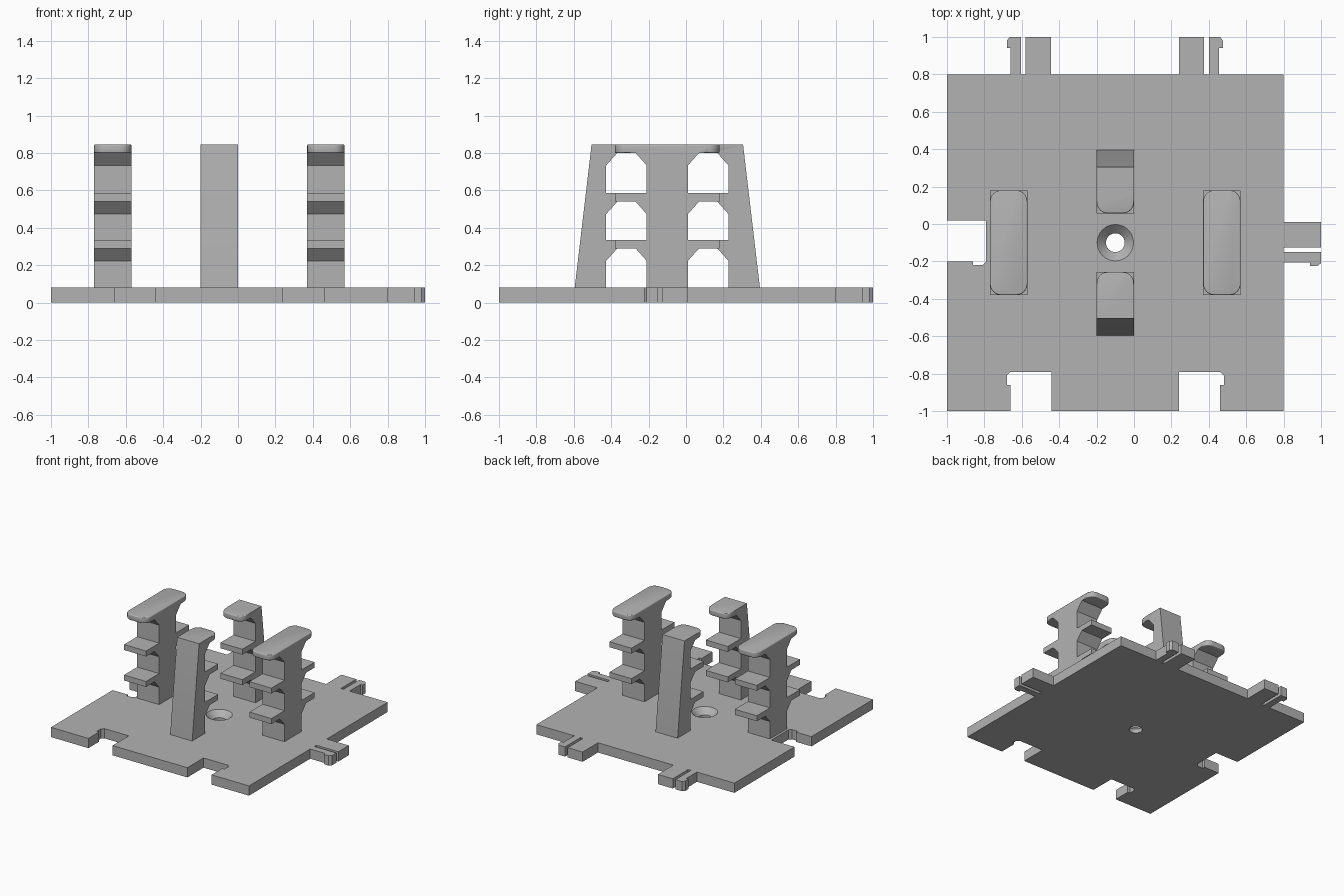
import bpy, bmesh
from mathutils import Matrix

cube = bpy.data.objects.get("Cube")
if cube:
    bpy.data.objects.remove(cube, do_unlink=True)

grey = bpy.data.materials.new("light_grey")
grey.use_nodes = True
colour = (0.45, 0.45, 0.45, 1)
grey.diffuse_color = colour
grey.node_tree.nodes["Principled BSDF"].inputs["Base Color"].default_value = colour

PLATE = 0.08
TOP = 0.845
CENTRE = -0.1


def add_object(name, bm):
    bmesh.ops.recalc_face_normals(bm, faces=bm.faces[:])
    mesh = bpy.data.meshes.new(name)
    bm.to_mesh(mesh)
    bm.free()
    mesh.materials.append(grey)
    obj = bpy.data.objects.new(name, mesh)
    bpy.context.collection.objects.link(obj)
    return obj


def activate(obj):
    bpy.ops.object.select_all(action='DESELECT')
    obj.select_set(True)
    bpy.context.view_layer.objects.active = obj


def extrude(points, offset):
    bm = bmesh.new()
    face = bm.faces.new([bm.verts.new(p) for p in points])
    new = bmesh.ops.extrude_face_region(bm, geom=[face])["geom"]
    moved = [g for g in new if isinstance(g, bmesh.types.BMVert)]
    bmesh.ops.translate(bm, verts=moved, vec=offset)
    return bm


# Split clip tab and matching socket: (distance along edge, distance from edge)
TAB = [(0, 0), (0, .2), (.135, .2), (.135, 0), (.16, 0), (.16, .2), (.22, .2),
       (.235, .18), (.235, .14), (.215, .14), (.215, 0)]
SOCKET = [(0, 0), (0, .21), (.22, .21), (.24, .19), (.24, .14), (.22, .14), (.22, 0)]


def place(shape, start, along, away):
    return [(start[0] + s * along[0] + v * away[0],
             start[1] + s * along[1] + v * away[1], 0) for s, v in shape]


# Base plate outline, counterclockwise from the front right corner
outline = [(-1, -1, 0)]
outline += place(SOCKET, (-.44, -1), (-1, 0), (0, 1))[::-1]
outline += place(SOCKET, (.24, -1), (1, 0), (0, 1))
outline += [(.8, -1, 0)]
outline += place(TAB, (.8, .01), (0, -1), (1, 0))[::-1]
outline += [(.8, .8, 0)]
outline += place(TAB, (.24, .8), (1, 0), (0, 1))[::-1]
outline += place(TAB, (-.445, .8), (-1, 0), (0, 1))
outline += [(-1, .8, 0)]
outline += place(SOCKET, (-1, .02), (0, -1), (1, 0))
base = add_object("base_plate", extrude(outline, (0, 0, PLATE)))

# Countersunk screw hole
for name, low, high, r1, r2 in (("screw_bore", -.05, .15, .05, .05),
                                ("countersink", .033, .1, .05, .117)):
    bm = bmesh.new()
    bmesh.ops.create_cone(bm, cap_ends=True, segments=48, radius1=r1, radius2=r2,
                          depth=high - low,
                          matrix=Matrix.Translation((CENTRE, CENTRE, (low + high) / 2)))
    cutter = add_object(name, bm)
    cutter.hide_render = True
    cut = base.modifiers.new(name, 'BOOLEAN')
    cut.operation = 'DIFFERENCE'
    cut.solver = 'EXACT'
    cut.object = cutter
    activate(base)
    bpy.ops.object.modifier_apply(modifier=name)
    bpy.data.objects.remove(cutter, do_unlink=True)


def shelf_side(face, way):
    """Stepped side of a post: shelves on braces, from the foot to the top."""
    pts = [(face, PLATE - .03)]
    for under, over in ((.29, .335), (.54, .585), (.80, TOP)):
        pts += [(face, under - .067), (face + way * .06, under),
                (face + way * .17, under), (face + way * .17, over)]
        if over < TOP:
            pts.append((face, over))
    return pts


def add_post(name, x, profile, tips):
    bm = extrude([(x - .1, y, z) for y, z in profile], (.2, 0, 0))

    def at_tip(v):
        return v.co.z > .79 and any(abs(v.co.y - t) < .001 for t in tips)

    # Round the corners of the top shelf, then soften the rim of its tip
    corners = [e for e in bm.edges if all(at_tip(v) for v in e.verts)
               and abs(e.verts[0].co.z - e.verts[1].co.z) > .01]
    bmesh.ops.bevel(bm, geom=corners, offset=.06, segments=6, profile=.5,
                    affect='EDGES')
    rim = [e for e in bm.edges
           if abs(e.verts[0].co.z - e.verts[1].co.z) < .001
           and all(v.co.z > .79 and min(abs(v.co.y - t) for t in tips) < .0605
                   for v in e.verts)]
    bmesh.ops.bevel(bm, geom=rim, offset=.015, segments=3, profile=.5,
                    affect='EDGES', clamp_overlap=True)
    return add_object(name, bm)


# Two double-sided posts, left and right
objects = [base]
for name, x in (("right_post", -.67), ("left_post", .47)):
    profile = shelf_side(.01, 1) + shelf_side(-.21, -1)[::-1]
    objects.append(add_post(name, x, profile, (.18, -.38)))

# Two single-sided posts with sloping backs, front and back
for name, way in (("front_post", 1), ("back_post", -1)):
    inner = CENTRE - way * .327
    profile = shelf_side(inner, way)
    profile += [(CENTRE - way * .405, TOP), (CENTRE - way * .495, PLATE),
                (CENTRE - way * .495, PLATE - .03)]
    objects.append(add_post(name, CENTRE, profile, (inner + way * .17,)))

for obj in objects:
    activate(obj)
    bpy.ops.object.shade_smooth_by_angle(angle=.6)
